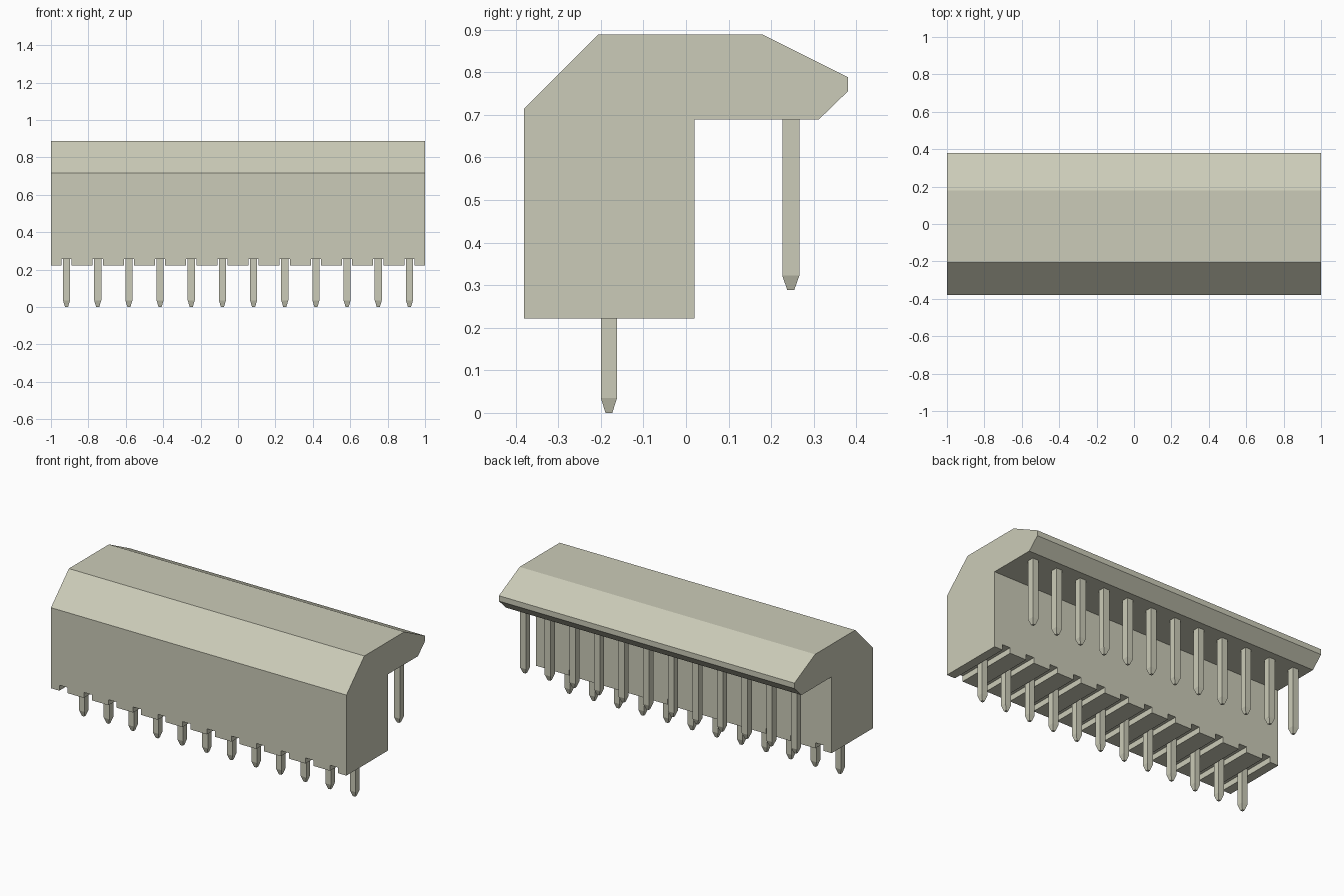
import bpy, bmesh

cube = bpy.data.objects.get("Cube")
if cube:
    bpy.data.objects.remove(cube, do_unlink=True)

COUNT = 12
PITCH = 2 / COUNT
XS = [-1 + PITCH * (i + 0.5) for i in range(COUNT)]

mat = bpy.data.materials.new("warm_grey_plastic")
colour = (0.60, 0.60, 0.48, 1)
mat.diffuse_color = colour
mat.use_nodes = True
mat.node_tree.nodes["Principled BSDF"].inputs["Base Color"].default_value = colour


def make_object(name, bm):
    bmesh.ops.recalc_face_normals(bm, faces=bm.faces)
    me = bpy.data.meshes.new(name)
    bm.to_mesh(me)
    bm.free()
    me.materials.append(mat)
    ob = bpy.data.objects.new(name, me)
    bpy.context.collection.objects.link(ob)
    return ob


def add_box(bm, x0, x1, y0, y1, z0, z1):
    verts = bmesh.ops.create_cube(bm, size=1)["verts"]
    for v in verts:
        v.co.x = x1 if v.co.x > 0 else x0
        v.co.y = y1 if v.co.y > 0 else y0
        v.co.z = z1 if v.co.z > 0 else z0


# Housing: hooked side profile extruded along x
profile = [(-0.38, 0.222), (-0.38, 0.715), (-0.207, 0.888), (0.18, 0.888),
           (0.38, 0.788), (0.38, 0.755), (0.312, 0.689), (0.02, 0.689), (0.02, 0.222)]
bm = bmesh.new()
face = bm.faces.new([bm.verts.new((-1, y, z)) for y, z in profile])
ext = bmesh.ops.extrude_face_region(bm, geom=[face])["geom"]
bmesh.ops.translate(bm, vec=(2, 0, 0),
                    verts=[g for g in ext if isinstance(g, bmesh.types.BMVert)])
housing = make_object("housing", bm)

# Grooves across the underside, one for each pin
bm = bmesh.new()
for x in XS:
    add_box(bm, x - 0.027, x + 0.027, -0.5, 0.2, 0.1, 0.256)
cutter = make_object("groove_cutter", bm)
cutter.hide_render = True
mod = housing.modifiers.new("grooves", "BOOLEAN")
mod.operation = "DIFFERENCE"
mod.solver = "EXACT"
mod.object = cutter
bpy.context.view_layer.objects.active = housing
bpy.ops.object.modifier_apply(modifier=mod.name)
bpy.data.objects.remove(cutter, do_unlink=True)


# Square pins with blunt tapered tips
def pin_row(name, y, tip, shoulder, top, half, tip_half=0.008):
    bm = bmesh.new()
    for x in XS:
        rings = []
        for z, h in ((tip, tip_half), (shoulder, half), (top, half)):
            rings.append([bm.verts.new((x + sx * h, y + sy * h, z))
                          for sx, sy in ((-1, -1), (1, -1), (1, 1), (-1, 1))])
        for a, b in zip(rings, rings[1:]):
            for i in range(4):
                j = (i + 1) % 4
                bm.faces.new((a[i], a[j], b[j], b[i]))
        bm.faces.new(rings[0][::-1])
        bm.faces.new(rings[-1])
    return make_object(name, bm)


pin_row("lower_pins", -0.181, 0.0, 0.035, 0.262, 0.019)
pin_row("rear_pins", 0.246, 0.288, 0.322, 0.695, 0.020)
